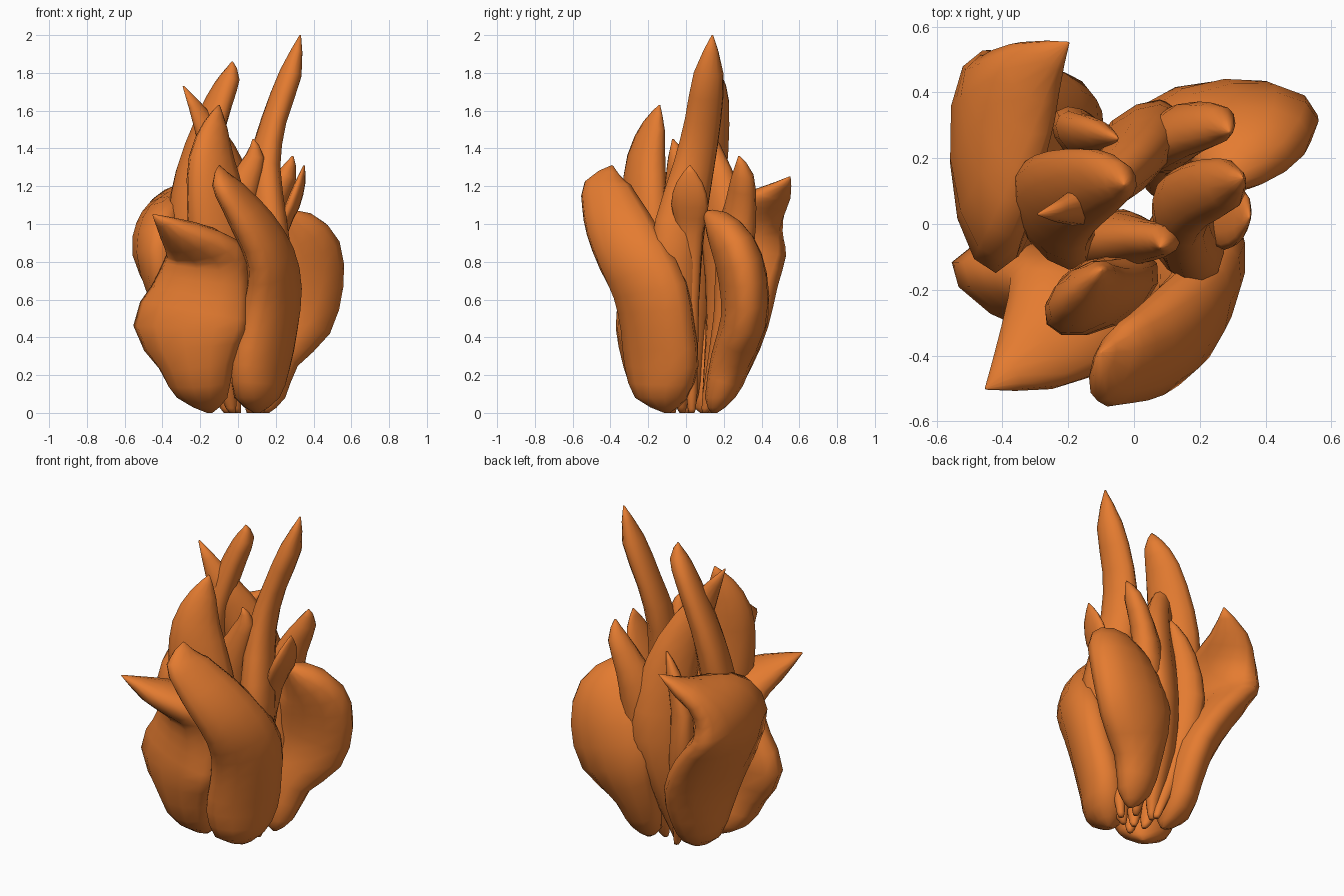
import bpy, bmesh, math
from mathutils import Vector

SIDES = 12
orange = bpy.data.materials.new("flame_orange")
orange.diffuse_color = (0.78, 0.2, 0.03, 1)


def spline(a, b, c, d, t):
    """Smooth in-between station."""
    return [0.5 * (2 * q + (r - p) * t + (2 * p - 5 * q + 4 * r - s) * t * t
                   + (3 * q - p - 3 * r + s) * t ** 3) for p, q, r, s in zip(a, b, c, d)]


def tongue(name, base, stations, tip, level=0.0):
    """Flattened tapering tongue; station = x, y, z, half width, half thickness, angle.
    level pulls the cross-sections towards horizontal."""
    pts = [(*base, 0, 0.015, 0.015, stations[0][5])] + stations
    pts.append((*tip, 0.004, 0.004, stations[-1][5]))
    n = len(pts)
    path = []
    for i in range(n - 1):
        a, d = pts[max(i - 1, 0)], pts[min(i + 2, n - 1)]
        path += [spline(a, pts[i], pts[i + 1], d, t) for t in (0, 0.5)]
    path.append(list(pts[-1]))
    bm = bmesh.new()
    rings = []
    for i, (x, y, z, w, t, ang) in enumerate(path):
        tan = Vector(path[min(i + 1, len(path) - 1)][:3]) - Vector(path[max(i - 1, 0)][:3])
        tan = (tan.normalized() + Vector((0, 0, level))).normalized()
        if z < 0.12:                       # keep the foot upright
            tan = Vector((0, 0, 1))
        r = math.radians(ang)
        u = Vector((math.cos(r), math.sin(r), 0))
        u = (u - tan * u.dot(tan)).normalized()
        v = tan.cross(u)
        w, t = max(w, 0.004), max(t, 0.004)
        ring = []
        for k in range(SIDES):
            f = 2 * math.pi * k / SIDES
            p = Vector((x, y, z)) + u * (w * math.cos(f)) + v * (t * math.sin(f))
            p.z = max(p.z, 0)
            ring.append(bm.verts.new(p))
        rings.append(ring)
    for a, b in zip(rings, rings[1:]):
        for k in range(SIDES):
            j = (k + 1) % SIDES
            bm.faces.new((a[k], a[j], b[j], b[k]))
    bm.faces.new(rings[0][::-1])
    bm.faces.new(rings[-1])
    for f in bm.faces:
        f.smooth = True
    me = bpy.data.meshes.new(name)
    bm.to_mesh(me)
    bm.free()
    me.materials.append(orange)
    bpy.context.collection.objects.link(bpy.data.objects.new(name, me))


# Four broad outer tongues
tongue("front_right_tongue", (.1, -.1), [
    (.1, -.13, .08, .15, .11, 60), (.12, -.13, .25, .22, .13, 58), (.16, -.15, .45, .22, .13, 58),
    (.19, -.19, .65, .22, .125, 62), (.17, -.28, .83, .2, .115, 68), (.08, -.36, 1.0, .18, .105, 70),
    (-.01, -.41, 1.13, .15, .08, 70), (-.07, -.425, 1.22, .12, .06, 70)], (-.1, -.39, 1.31), 0.5)
tongue("front_left_tongue", (-.15, -.1), [
    (-.19, -.15, .08, .14, .1, -18), (-.22, -.2, .25, .21, .12, -18), (-.25, -.215, .45, .32, .13, -18),
    (-.2, -.21, .62, .28, .13, -18), (-.17, -.23, .78, .24, .125, -22), (-.19, -.28, .87, .22, .12, -30),
    (-.31, -.4, .96, .13, .08, -40)], (-.45, -.5, 1.05), 0.6)
tongue("back_left_tongue", (-.15, .09), [
    (-.19, .12, .08, .13, .09, 72), (-.21, .15, .25, .21, .11, 70), (-.25, .18, .45, .27, .12, 70),
    (-.34, .19, .65, .3, .13, 78), (-.43, .19, .85, .34, .13, 92), (-.42, .24, .99, .29, .12, 97),
    (-.38, .34, 1.08, .2, .1, 108), (-.31, .46, 1.16, .11, .07, 125)], (-.2, .55, 1.25), 1.2)
tongue("back_right_tongue", (.15, .15), [
    (.15, .18, .08, .1, .08, 0), (.17, .24, .28, .15, .11, 0), (.25, .31, .5, .25, .125, 3),
    (.31, .3, .72, .255, .13, 5), (.33, .25, .88, .21, .12, 8), (.29, .17, 1.0, .12, .08, 5)],
    (.25, .09, 1.07))

# Tall inner tongues
tongue("tallest_tongue", (.06, -.02), [
    (.08, -.03, .1, .05, .05, 100), (.12, -.04, .4, .1, .08, 105), (.17, -.05, .8, .14, .1, 108),
    (.16, -.03, 1.0, .14, .095, 108), (.14, .04, 1.3, .115, .08, 108), (.19, .09, 1.55, .1, .065, 105),
    (.28, .12, 1.8, .08, .06, 100)], (.33, .14, 2.0))
tongue("tall_left_tongue", (-.06, .02), [
    (-.09, .02, .1, .05, .04, 125), (-.18, .01, .5, .12, .08, 125), (-.24, .01, .9, .17, .1, 125),
    (-.24, .06, 1.15, .16, .095, 125), (-.19, .1, 1.4, .14, .08, 120), (-.1, .13, 1.65, .105, .065, 115),
    (-.04, .13, 1.78, .06, .05, 110)], (-.03, .12, 1.86))
tongue("back_tongue", (-.03, .12), [
    (-.03, .13, .1, .05, .04, 40), (-.03, .2, .4, .12, .08, 42), (.0, .24, .7, .175, .1, 42),
    (-.01, .2, 1.0, .165, .095, 42), (-.06, .14, 1.25, .135, .08, 42), (-.16, .06, 1.5, .08, .055, 42)],
    (-.29, .03, 1.73))
tongue("front_tongue", (-.03, -.07), [
    (-.05, -.09, .1, .05, .04, 30), (-.09, -.17, .5, .12, .08, 30), (-.09, -.2, .9, .18, .11, 27),
    (-.12, -.22, 1.15, .17, .1, 30), (-.14, -.21, 1.35, .135, .085, 35), (-.12, -.17, 1.52, .075, .05, 40)],
    (-.1, -.14, 1.63))

# Short inner tongues
tongue("short_centre_tongue", (0, 0), [
    (-.02, -.02, .1, .04, .04, 20), (-.06, -.04, .5, .1, .08, 20), (-.06, -.05, .95, .13, .09, 10),
    (.04, -.05, 1.23, .08, .06, -10), (.09, -.05, 1.36, .05, .045, -10)], (.08, -.07, 1.45))
tongue("short_back_right_tongue", (.07, .1), [
    (.08, .13, .1, .05, .04, 30), (.1, .23, .5, .1, .08, 30), (.12, .26, .9, .12, .09, 40),
    (.18, .29, 1.1, .09, .07, 50), (.26, .3, 1.26, .06, .05, 60)], (.29, .28, 1.36))
tongue("short_back_tongue", (-.04, .15), [
    (-.06, .16, .1, .04, .03, 130), (-.15, .26, .6, .1, .07, 130), (-.16, .27, .9, .09, .06, 140),
    (-.1, .27, 1.12, .055, .04, 140)], (-.05, .26, 1.24))
tongue("short_right_tongue", (.12, .03), [
    (.13, .03, .1, .03, .03, 80), (.17, .02, .6, .05, .04, 80), (.23, .02, .95, .07, .03, 80),
    (.29, .02, 1.1, .1, .035, 80), (.33, .02, 1.22, .07, .025, 80)], (.35, .02, 1.31))
